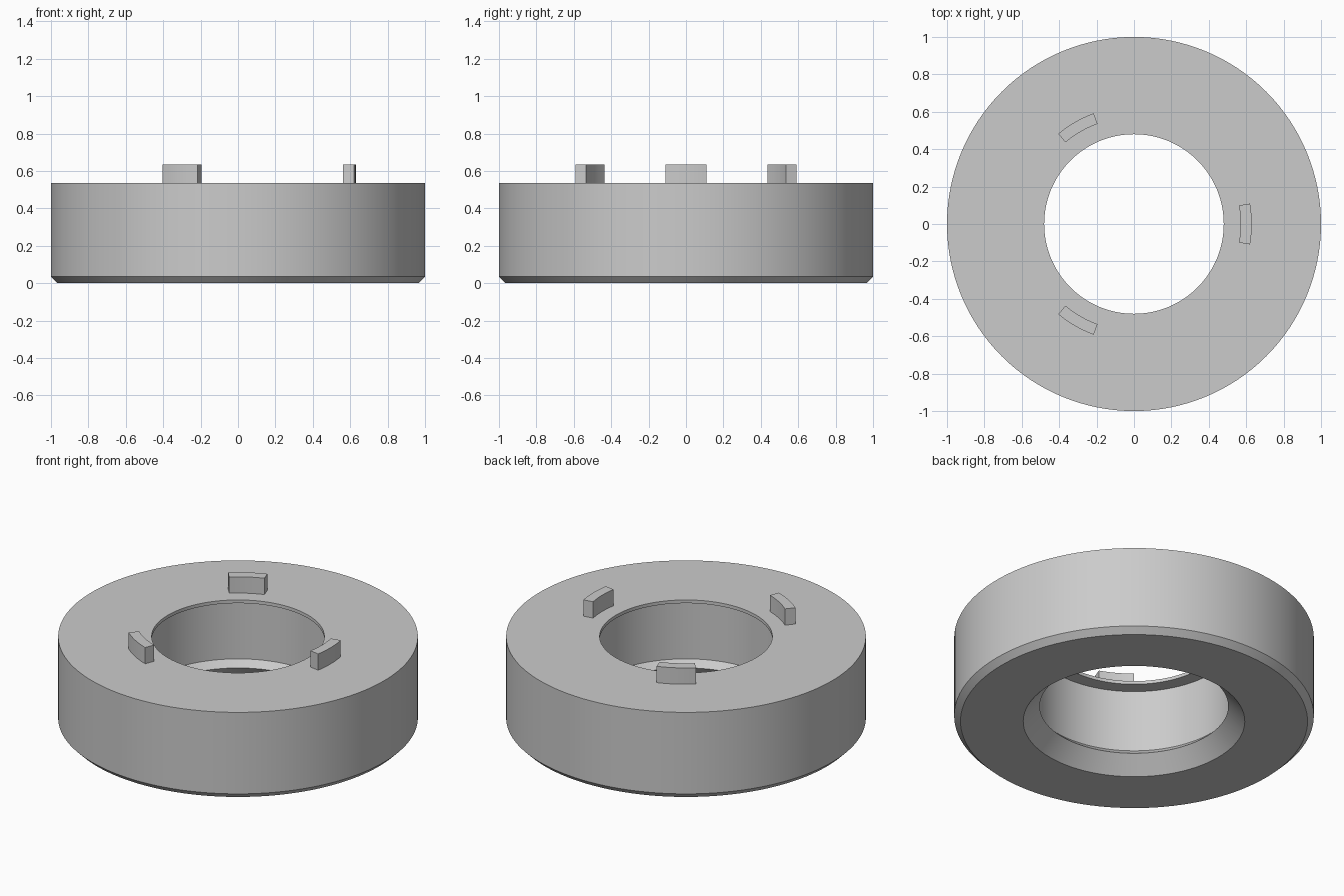
import bpy
import bmesh
import math

if "Cube" in bpy.data.objects:
    bpy.data.objects.remove(bpy.data.objects["Cube"], do_unlink=True)

grey = bpy.data.materials.new("plain_grey")
grey.use_nodes = True
colour = (0.6, 0.6, 0.6, 1.0)
grey.diffuse_color = colour
grey.node_tree.nodes["Principled BSDF"].inputs["Base Color"].default_value = colour


def revolve(name, profile, start, sweep, steps):
    """Turn a closed (radius, height) profile around the z axis."""
    bm = bmesh.new()
    verts = [bm.verts.new((r * math.cos(start), r * math.sin(start), z))
             for r, z in profile]
    face = bm.faces.new(verts)
    full = sweep >= math.tau
    if full:
        # Keep only the outline so the ring has no inner wall
        bmesh.ops.delete(bm, geom=[face], context="FACES_ONLY")
        geom = bm.verts[:] + bm.edges[:]
    else:
        geom = bm.verts[:] + bm.edges[:] + [face]
    bmesh.ops.spin(bm, geom=geom, cent=(0, 0, 0), axis=(0, 0, 1),
                   angle=sweep, steps=steps, use_duplicate=False)
    if full:
        bmesh.ops.remove_doubles(bm, verts=bm.verts[:], dist=0.0001)
    elif not any(len(f.verts) == 4 and all(v in f.verts for v in verts)
                 for f in bm.faces if f.is_valid):
        bm.faces.new(verts)
    bmesh.ops.recalc_face_normals(bm, faces=bm.faces[:])
    mesh = bpy.data.meshes.new(name)
    bm.to_mesh(mesh)
    bm.free()
    obj = bpy.data.objects.new(name, mesh)
    bpy.context.collection.objects.link(obj)
    mesh.materials.append(grey)
    bpy.ops.object.select_all(action="DESELECT")
    obj.select_set(True)
    bpy.context.view_layer.objects.active = obj
    bpy.ops.object.shade_smooth_by_angle(angle=math.radians(25))
    return obj


# Ring body: chamfered foot, flared bore mouth, recessed bore and thin top lip
TOP = 0.535
body_profile = [
    (0.965, 0), (1, 0.035), (1, TOP),
    (0.48, TOP), (0.48, 0.515), (0.562, 0.515),
    (0.562, 0.135), (0.524, 0.097), (0.616, 0),
]
revolve("ring_body", body_profile, 0, math.tau, 128)

# Three curved locating tabs on the top face
tab_profile = [(0.57, TOP), (0.63, TOP), (0.63, TOP + 0.1), (0.57, TOP + 0.1)]
half = math.radians(10)
for i, side in enumerate(("left", "back", "front")):
    revolve(side + "_tab", tab_profile, i * math.tau / 3 - half, 2 * half, 6)
